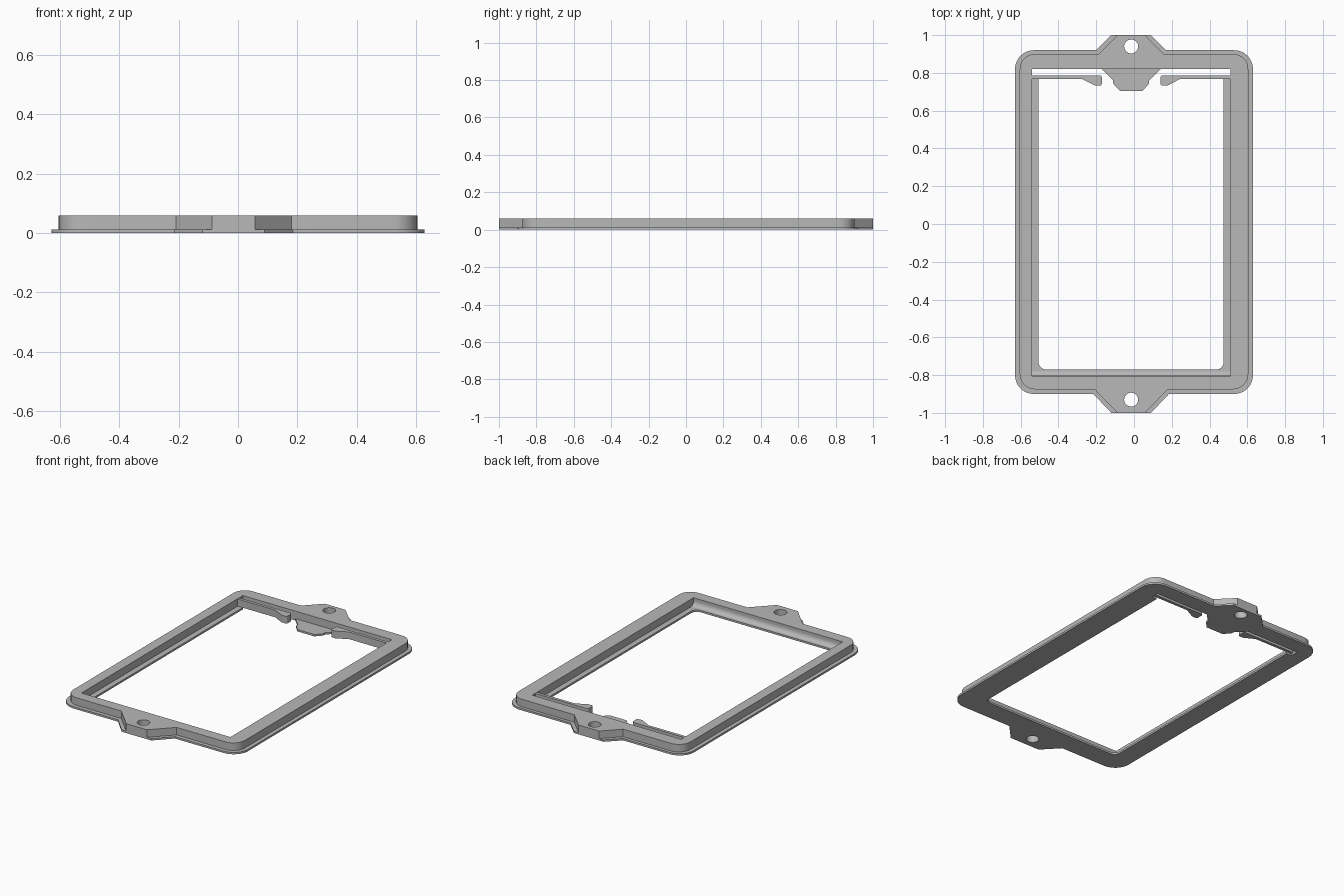
import bpy, bmesh, math
from mathutils import Vector

if "Cube" in bpy.data.objects:
    bpy.data.objects.remove(bpy.data.objects["Cube"])

grey = bpy.data.materials.new("grey plastic")
grey.diffuse_color = (0.48, 0.48, 0.48, 1)
grey.use_nodes = True
grey.node_tree.nodes["Principled BSDF"].inputs["Base Color"].default_value = grey.diffuse_color
CX = -0.015                      # centre line of the lugs and the opening
L, R = -0.54, 0.51               # inner wall faces


def outline(pts, steps=8):
    """Corner list (x, y[, radius]) to a polygon with rounded corners."""
    out = []
    for i, p in enumerate(pts):
        c = Vector(p[:2])
        r = p[2] if len(p) > 2 else 0
        if not r:
            out.append(c)
            continue
        a = (Vector(pts[i - 1][:2]) - c).normalized()
        b = (Vector(pts[(i + 1) % len(pts)][:2]) - c).normalized()
        half = a.angle(b) / 2
        mid = c + (a + b).normalized() * r / math.sin(half)
        s = c + a * r / math.tan(half) - mid
        e = c + b * r / math.tan(half) - mid
        turn = math.atan2(s.x * e.y - s.y * e.x, s.dot(e))
        for k in range(steps + 1):
            t = turn * k / steps
            out.append(mid + Vector((s.x * math.cos(t) - s.y * math.sin(t),
                                     s.x * math.sin(t) + s.y * math.cos(t))))
    return out


def circle(x, y, r, n=32):
    return [Vector((x + r * math.cos(2 * math.pi * k / n),
                    y + r * math.sin(2 * math.pi * k / n))) for k in range(n)]


def finish(name, bm):
    bmesh.ops.remove_doubles(bm, verts=bm.verts, dist=1e-5)
    bmesh.ops.recalc_face_normals(bm, faces=bm.faces)
    mesh = bpy.data.meshes.new(name)
    bm.to_mesh(mesh)
    bm.free()
    mesh.materials.clear()
    mesh.materials.append(grey)
    mesh.shade_smooth()
    mesh.set_sharp_from_angle(angle=math.radians(30))
    obj = bpy.data.objects.new(name, mesh)
    bpy.context.collection.objects.link(obj)


def plate(name, loops, z0, z1):
    """Extrude a flat outline with holes from z0 to z1."""
    cu = bpy.data.curves.new(name + " profile", 'CURVE')
    cu.dimensions, cu.fill_mode, cu.extrude = '2D', 'BOTH', (z1 - z0) / 2
    for loop in loops:
        sp = cu.splines.new('POLY')
        sp.points.add(len(loop) - 1)
        for q, v in zip(sp.points, loop):
            q.co = (v.x, v.y, 0, 1)
        sp.use_cyclic_u = True
    tmp = bpy.data.objects.new(name + " profile", cu)
    bpy.context.collection.objects.link(tmp)
    bpy.context.view_layer.update()
    mesh = bpy.data.meshes.new_from_object(
        tmp.evaluated_get(bpy.context.evaluated_depsgraph_get()))
    bm = bmesh.new()
    bm.from_mesh(mesh)
    bmesh.ops.translate(bm, verts=bm.verts, vec=(0, 0, (z0 + z1) / 2))
    bpy.data.objects.remove(tmp)
    bpy.data.curves.remove(cu)
    bpy.data.meshes.remove(mesh)
    finish(name, bm)


def body(w, top, bottom, r, tip, top_root, bottom_root):
    """Rounded rectangle with a tapered screw lug at each end."""
    return outline([
        (-w, bottom, r), (CX - bottom_root, bottom), (CX - tip, -1), (CX + tip, -1),
        (CX + bottom_root, bottom), (w, bottom, r), (w, top, r), (CX + top_root, top),
        (CX + tip, 1), (CX - tip, 1), (CX - top_root, top), (-w, top, r)])


holes = [circle(CX, 0.94, 0.037), circle(CX, -0.93, 0.037)]

# Thin base flange: ledge around the opening, slot and tongue at the back
base_opening = outline([
    (-0.505, -0.77, 0.04), (0.475, -0.77, 0.04), (0.475, 0.77), (R, 0.77),
    (R, 0.82), (0.14, 0.82), (0.08, 0.76), (0.08, 0.743), (0.045, 0.705),
    (-0.075, 0.705), (-0.11, 0.743), (-0.11, 0.76), (-0.17, 0.82),
    (L, 0.82), (L, 0.77), (-0.505, 0.77)])
plate("base_flange", [body(0.63, 0.92, -0.9, 0.1, 0.105, 0.185, 0.2), base_opening] + holes,
      0, 0.012)

# Raised frame wall
wall_opening = outline([(L, -0.805), (R, -0.805), (R, 0.82), (L, 0.82)])
plate("frame_wall", [body(0.605, 0.9, -0.875, 0.08, 0.073, 0.172, 0.195), wall_opening] + holes,
      0.012, 0.06)

# Spring arms with thickened tips
for name, s, root in (("left_spring_arm", -1, L), ("right_spring_arm", 1, R)):
    arm = [(root, 0.787), (CX + s * 0.155, 0.787, 0.012), (CX + s * 0.155, 0.732, 0.012),
           (CX + s * 0.19, 0.732, 0.01), (CX + s * 0.26, 0.768), (root, 0.768)]
    plate(name, [outline(arm, 5)], 0.012, 0.058)

# Curved fillet along the front inner wall
bm = bmesh.new()
prof = [(-0.806, 0.012)]
for k in range(9):
    t = math.pi / 2 * k / 8
    prof.append((-0.777 - 0.028 * math.sin(t), 0.042 - 0.03 * math.cos(t)))
rings = [[bm.verts.new((x, y, z)) for y, z in prof] for x in (L, R)]
for i in range(len(prof)):
    j = (i + 1) % len(prof)
    bm.faces.new((rings[0][i], rings[0][j], rings[1][j], rings[1][i]))
for ring in rings:
    bm.faces.new(ring)
finish("front_fillet", bm)
